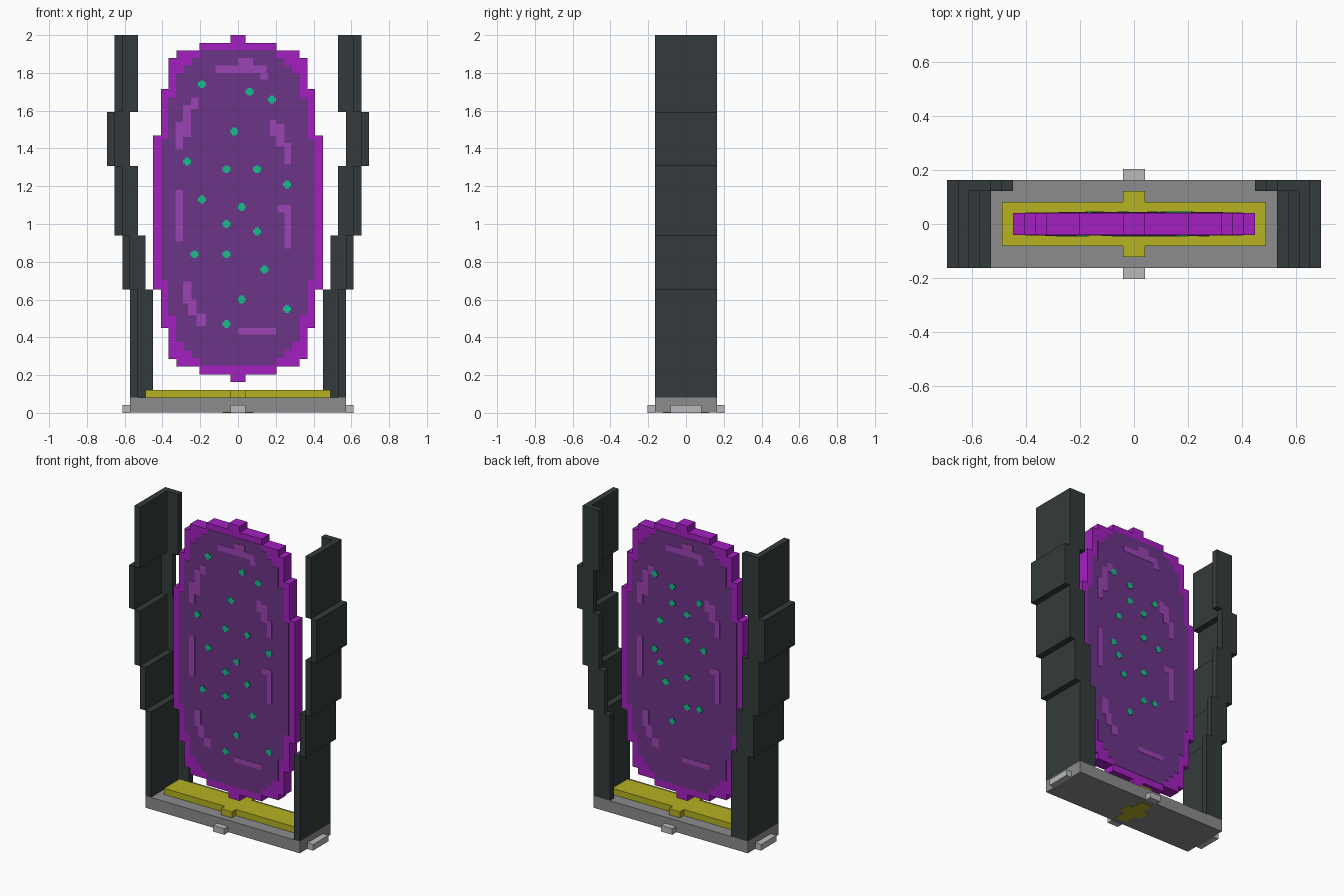
import bpy, bmesh

if "Cube" in bpy.data.objects:
    bpy.data.objects.remove(bpy.data.objects["Cube"], do_unlink=True)

V = 2 / 49  # size of one building block


def material(name, rgb):
    lin = [((c / 255 + 0.055) / 1.055) ** 2.4 if c > 10 else c / 255 / 12.92 for c in rgb] + [1]
    m = bpy.data.materials.new(name)
    m.use_nodes = True
    m.diffuse_color = lin
    m.node_tree.nodes["Principled BSDF"].inputs["Base Color"].default_value = lin
    return m


GREY = material("stone grey", (140, 140, 140))
PALE = material("pale grey", (186, 186, 186))
YELLOW = material("mustard yellow", (182, 178, 34))
SLATE = material("dark slate", (52, 59, 60))
VIOLET = material("bright violet", (164, 32, 192))
PLUM = material("deep plum", (108, 52, 135))
LILAC = material("lilac", (155, 68, 180))
GREEN = material("sea green", (20, 192, 138))


def finish(name, bm, mat):
    bmesh.ops.recalc_face_normals(bm, faces=bm.faces)
    me = bpy.data.meshes.new(name)
    bm.to_mesh(me)
    bm.free()
    me.materials.append(mat)
    ob = bpy.data.objects.new(name, me)
    bpy.context.collection.objects.link(ob)
    return ob


def prism(bm, outline, axis, lo, hi):
    """Extrude a 2D outline along y (x,z outline) or z (x,y outline)."""
    def place(p, d):
        return (p[0], d, p[1]) if axis == "y" else (p[0], p[1], d)
    face = bm.faces.new([bm.verts.new(place(p, lo)) for p in outline])
    ext = bmesh.ops.extrude_face_region(bm, geom=[face])["geom"]
    shift = (0, hi - lo, 0) if axis == "y" else (0, 0, hi - lo)
    bmesh.ops.translate(bm, vec=shift, verts=[g for g in ext if isinstance(g, bmesh.types.BMVert)])


def stepped(rows, cx=0, cy=0):
    """Symmetric stepped outline from nested rows (half width, low, high), narrowest first."""
    right = []
    for i, (w, lo, _) in enumerate(rows):
        if i:
            right.append((rows[i - 1][0], lo))
        right.append((w, lo))
    for i in range(len(rows) - 1, -1, -1):
        w, _, hi = rows[i]
        right.append((w, hi))
        if i:
            right.append((rows[i - 1][0], hi))
    left = [(-x, y) for x, y in reversed(right)]
    return [(x + cx, y + cy) for x, y in right + left]


def rect(x0, x1, y0, y1):
    return [(x0, y0), (x1, y0), (x1, y1), (x0, y1)]


def blocks(rows):
    return [tuple(c * V for c in r) for r in rows]


def box(name, mat, x0, x1, y0, y1, z0, z1):
    bm = bmesh.new()
    prism(bm, rect(x0 * V, x1 * V, y0 * V, y1 * V), "z", z0 * V, z1 * V)
    return finish(name, bm, mat)


# Base with four small feet tabs
box("base", GREY, -14, 14, -4, 4, 0.06, 2)
for s, end in ((-1, "front"), (1, "back")):
    box(end + "_tab", PALE, -1, 1, min(4 * s, 5 * s), max(4 * s, 5 * s), 0, 1)
for s, side in ((-1, "right"), (1, "left")):
    box(side + "_tab", PALE, min(14 * s, 15 * s), max(14 * s, 15 * s), -2, 2, 0, 1)

# Yellow plinth and the cross set in the underside
bm = bmesh.new()
prism(bm, stepped(blocks([(1, -3, 3), (12, -2, 2)])), "z", 2 * V, 3 * V)
finish("plinth", bm, YELLOW)
bm = bmesh.new()
prism(bm, stepped(blocks([(1, -3, 3), (2, -1, 1)])), "z", 0, 0.06 * V)
finish("underside_cross", bm, YELLOW)

# Pillars: stacked L-shaped sections (outer edge, bottom, top), flange at the back
SECTIONS = [(14, 2, 16), (15, 16, 23), (16, 23, 32), (17, 32, 39), (16, 39, 49)]
for s, side in ((-1, "right"), (1, "left")):
    for i, (out, z0, z1) in enumerate(SECTIONS):
        ell = [(out, -4), (out, 4), (out - 3, 4), (out - 3, 3), (out - 1, 3), (out - 1, -4)]
        bm = bmesh.new()
        prism(bm, [(s * x * V, y * V) for x, y in ell], "z", z0 * V, z1 * V)
        finish(f"{side}_pillar_section_{i + 1}", bm, SLATE)

# Oval slab with stepped rim
bm = bmesh.new()
prism(bm, stepped(blocks([(1, 4, 49), (5, 5, 48), (8, 6, 47), (9, 7, 46),
                          (10, 11, 42), (11, 16, 36)])), "y", -V, V)
finish("oval_rim", bm, VIOLET)

PANEL = [(0.20, 0.25, 1.92), (0.245, 0.29, 1.88), (0.285, 0.33, 1.84),
         (0.327, 0.375, 1.80), (0.37, 0.515, 1.67), (0.405, 0.70, 1.45)]
# Pale streaks: x0, x1, z0, z1
STREAKS = [(-.12, .15, 1.80, 1.84), (0, .08, 1.84, 1.88), (.12, .16, 1.765, 1.80),
           (-.33, -.29, 1.395, 1.54), (-.29, -.25, 1.46, 1.63), (-.25, -.21, 1.61, 1.67),
           (.17, .20, 1.465, 1.55), (.20, .245, 1.41, 1.53), (.245, .28, 1.315, 1.43),
           (-.33, -.29, .907, 1.18), (.21, .28, 1.06, 1.10), (.245, .28, .87, 1.06),
           (-.29, -.245, .58, .695), (-.265, -.22, .515, .60), (-.22, -.17, .46, .525),
           (0, .20, .415, .45)]
DOTS_FRONT = [(-.19, 1.74), (.06, 1.70), (.18, 1.66), (-.02, 1.49), (-.27, 1.33), (-.06, 1.29),
              (.10, 1.29), (.26, 1.21), (-.19, 1.13), (.02, 1.09), (-.06, 1.00), (.10, .96),
              (-.23, .84), (-.06, .84), (.14, .76), (.02, .60), (.26, .55), (-.06, .47)]
DOTS_BACK = [(-.20, 1.62), (-.07, 1.57), (.13, 1.51), (-.07, 1.46), (-.16, 1.32), (.04, 1.41),
             (.04, 1.24), (.16, 1.20), (-.20, 1.12), (-.16, 1.04), (.04, .99), (-.12, .92),
             (.04, .79), (.13, .80), (-.07, .67)]

# Inner panel, streaks and dots on both faces; the back is turned half round
for end, turn, dots in (("front", 1, DOTS_FRONT), ("back", -1, DOTS_BACK)):
    layers = [
        ("panel", PLUM, [stepped(PANEL)], 0.002),
        ("streaks", LILAC, [rect(*r) for r in STREAKS], 0.004),
        ("dots", GREEN, [stepped([(.011, -.021, .021), (.021, -.011, .011)], x, z)
                         for x, z in dots], 0.005)]
    for part, mat, outlines, rise in layers:
        bm = bmesh.new()
        for o in outlines:
            prism(bm, [(turn * x, z) for x, z in o], "y", -turn * V, -turn * (V + rise))
        finish(f"{end}_{part}", bm, mat)
